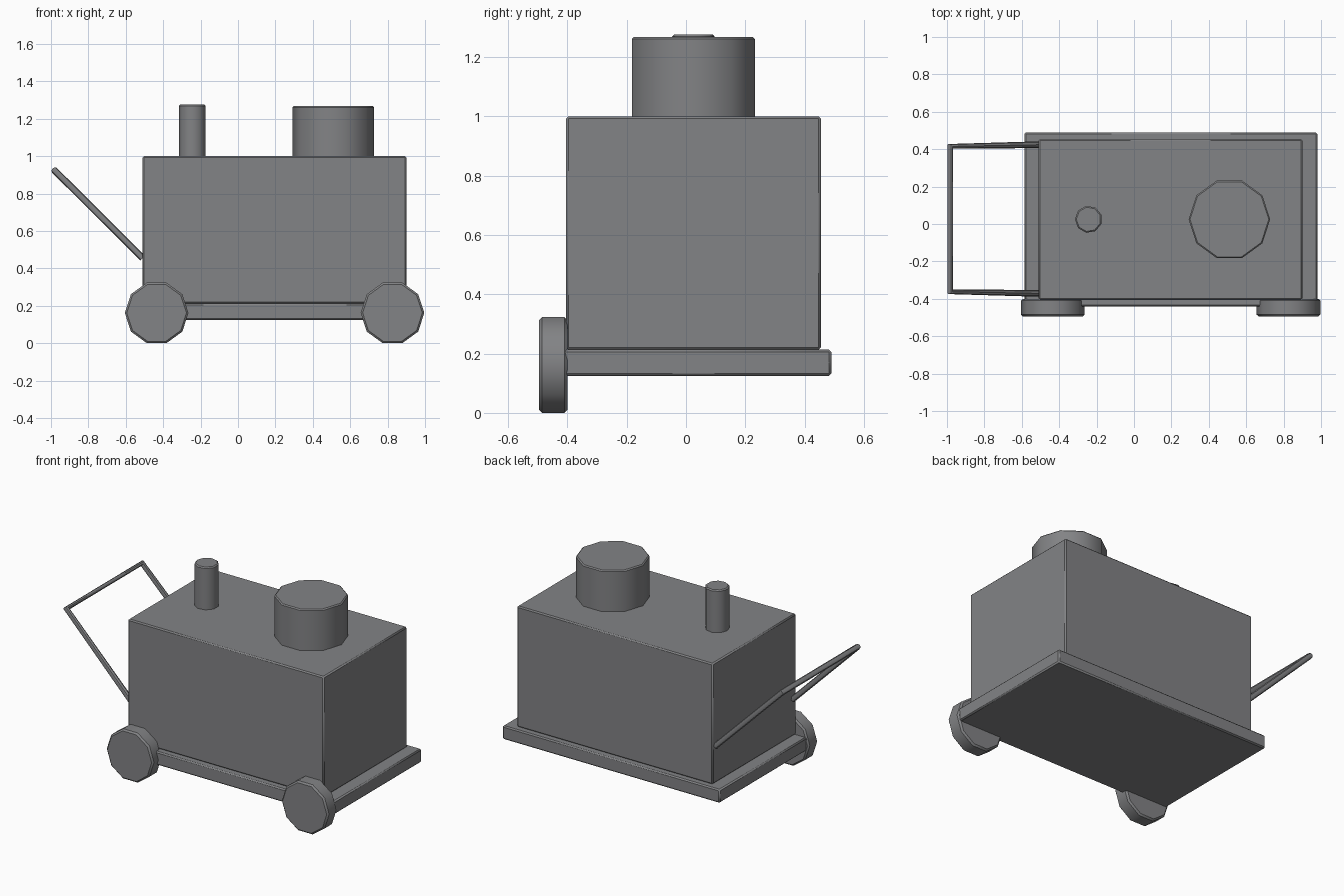
import bpy
from math import radians, cos, pi
from mathutils import Vector

cube = bpy.data.objects.get("Cube")
if cube:
    bpy.data.objects.remove(cube, do_unlink=True)

# One grey metal for everything
grey = bpy.data.materials.new("grey_metal")
grey.use_nodes = True
grey.diffuse_color = (0.225, 0.228, 0.236, 1)
grey.node_tree.nodes["Principled BSDF"].inputs["Base Color"].default_value = grey.diffuse_color


def finish(name, bevel):
    """Name, colour, chamfer and shade the active object."""
    ob = bpy.context.object
    ob.name = name
    ob.data.materials.append(grey)
    bpy.ops.object.transform_apply(location=False, rotation=True, scale=True)
    if bevel:
        mod = ob.modifiers.new("chamfer", 'BEVEL')
        mod.width = bevel
        mod.segments = 1
        mod.limit_method = 'ANGLE'
        mod.angle_limit = radians(60)
        bpy.ops.object.modifier_apply(modifier=mod.name)
    bpy.ops.object.shade_smooth_by_angle(angle=radians(42))
    return ob


def box(name, low, high, bevel):
    low, high = Vector(low), Vector(high)
    bpy.ops.mesh.primitive_cube_add(size=1, location=(low + high) / 2)
    bpy.context.object.scale = high - low
    return finish(name, bevel)


def cylinder(name, start, end, radius, sides, bevel, spin=0):
    start, end = Vector(start), Vector(end)
    axis = end - start
    bpy.ops.mesh.primitive_cylinder_add(vertices=sides, radius=radius, depth=axis.length,
                                        location=(start + end) / 2)
    ob = bpy.context.object
    # Start the ring of corners on +x
    for v in ob.data.vertices:
        v.co.rotate(Vector((0, 1, 0)).rotation_difference(Vector((1, 0, 0))))
    ob.rotation_euler = axis.to_track_quat('Z', 'Y').to_euler()
    return finish(name, bevel)


# Platform and main housing
box("base_platform", (-0.585, -0.44, 0.125), (0.98, 0.49, 0.213), 0.008)
box("housing", (-0.51, -0.405, 0.213), (0.90, 0.455, 1.0), 0.008)

# Tank and chimney on the roof
cylinder("roof_tank", (0.51, 0.025, 0.99), (0.51, 0.025, 1.268), 0.218, 10, 0.007)
cylinder("chimney", (-0.243, 0.025, 0.99), (-0.243, 0.025, 1.276), 0.073, 9, 0.007)

# Ten-sided wheels, on the front side only
wheel_r = 0.17
wheel_z = wheel_r * cos(pi / 10)
for name, x in (("right_wheel", -0.435), ("left_wheel", 0.826)):
    cylinder(name, (x, -0.4, wheel_z), (x, -0.495, wheel_z), wheel_r, 10, 0.01)

# Bent tube push handle
path = [(-0.51, 0.424, 0.455), (-0.982, 0.415, 0.925),
        (-0.982, -0.362, 0.925), (-0.51, -0.371, 0.455)]
curve = bpy.data.curves.new("push_handle", 'CURVE')
curve.dimensions = '3D'
curve.bevel_depth = 0.018
curve.bevel_resolution = 2
curve.use_fill_caps = True
spline = curve.splines.new('POLY')
spline.points.add(len(path) - 1)
for point, co in zip(spline.points, path):
    point.co = (*co, 1)
handle = bpy.data.objects.new("push_handle", curve)
bpy.context.collection.objects.link(handle)
bpy.ops.object.select_all(action='DESELECT')
handle.select_set(True)
bpy.context.view_layer.objects.active = handle
bpy.ops.object.convert(target='MESH')
finish("push_handle", 0)
